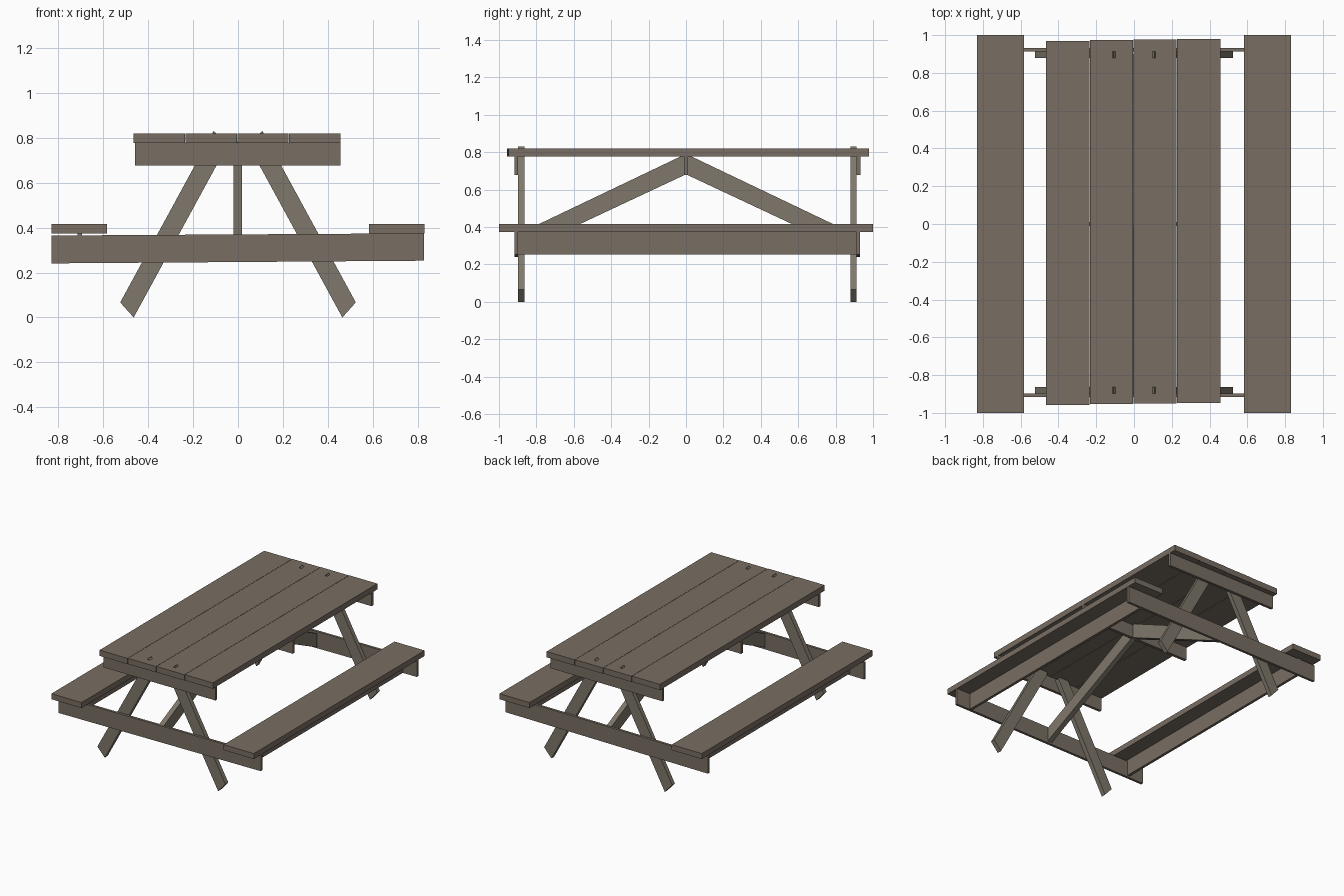
import bpy, bmesh
from mathutils import Vector

if "Cube" in bpy.data.objects:
    bpy.data.objects.remove(bpy.data.objects["Cube"])


def wood(name, color):
    m = bpy.data.materials.new(name)
    m.diffuse_color = (*color, 1)
    m.use_nodes = True
    m.node_tree.nodes["Principled BSDF"].inputs["Base Color"].default_value = m.diffuse_color
    return m


PLANK = wood("plank_wood", (0.19, 0.155, 0.125))
FRAME = wood("frame_wood", (0.21, 0.185, 0.145))


def prism(name, profile, offset, mat):
    """Extrude a flat outline of 3D points along an offset vector."""
    bm = bmesh.new()
    face = bm.faces.new([bm.verts.new(p) for p in profile])
    ext = bmesh.ops.extrude_face_region(bm, geom=[face])
    verts = [v for v in ext["geom"] if isinstance(v, bmesh.types.BMVert)]
    bmesh.ops.translate(bm, verts=verts, vec=Vector(offset))
    bmesh.ops.recalc_face_normals(bm, faces=bm.faces)
    mesh = bpy.data.meshes.new(name)
    bm.to_mesh(mesh)
    bm.free()
    mesh.materials.append(mat)
    obj = bpy.data.objects.new(name, mesh)
    bpy.context.collection.objects.link(obj)
    return obj


def box(name, x, y, z, mat=PLANK):
    return prism(name, [(x[0], y[0], z[0]), (x[1], y[0], z[0]),
                        (x[1], y[1], z[0]), (x[0], y[1], z[0])],
                 (0, 0, z[1] - z[0]), mat)


# Table top planks, each a touch further back than the last
count, left, width = 4, -0.465, 0.231
for i in range(count):
    x0 = left + i * width
    shift = 0.003 * i
    box(f"top_plank_{i + 1}", (x0, x0 + width - 0.002),
        (-0.957 + shift, 0.97 + shift), (0.777, 0.82))

# Cleats under the top: one at each end and one in the middle
for name, y in (("front", (-0.917, -0.897)), ("middle", (-0.011, 0.011)),
                ("back", (0.912, 0.932))):
    box(f"{name}_top_cleat", (-0.46, 0.457), y, (0.678, 0.777))

# Seats with a stiffening board beneath each
for name, s in (("left", -1), ("right", 1)):
    box(f"{name}_seat", sorted((s * 0.83, s * 0.583)), (-1, 1), (0.375, 0.416))
    box(f"{name}_seat_board", sorted((s * 0.715, s * 0.695)),
        (-0.912, 0.925), (0.254, 0.375))

# Cross beams that carry the seats, very slightly tilted
for name, y, t in (("front", -0.916, 0.019), ("back", 0.912, 0.019)):
    prism(f"{name}_seat_beam",
          [(-0.832, y, 0.241), (0.828, y, 0.253),
           (0.828, y, 0.375), (-0.832, y, 0.365)], (0, t, 0), PLANK)

# Splayed legs, whose tips poke through the top
leg = [(0.465, 0.0), (0.525, 0.067), (0.108, 0.832), (0.048, 0.765)]
for end, y, t in (("front", -0.897, 0.034), ("back", 0.88, 0.032)):
    for side, s in (("left", -1), ("right", 1)):
        prism(f"{end}_{side}_leg", [(s * x, y, z) for x, z in leg],
              (0, t, 0), FRAME)

# Diagonal braces from the middle cleat down to the seat beams
brace = [(0.0, 0.682), (0.0, 0.784), (0.02, 0.782), (0.9, 0.362), (0.9, 0.26)]
for name, s in (("front", -1), ("back", 1)):
    prism(f"{name}_brace", [(-0.02, s * y, z) for y, z in brace],
          (0.038, 0, 0), FRAME)
